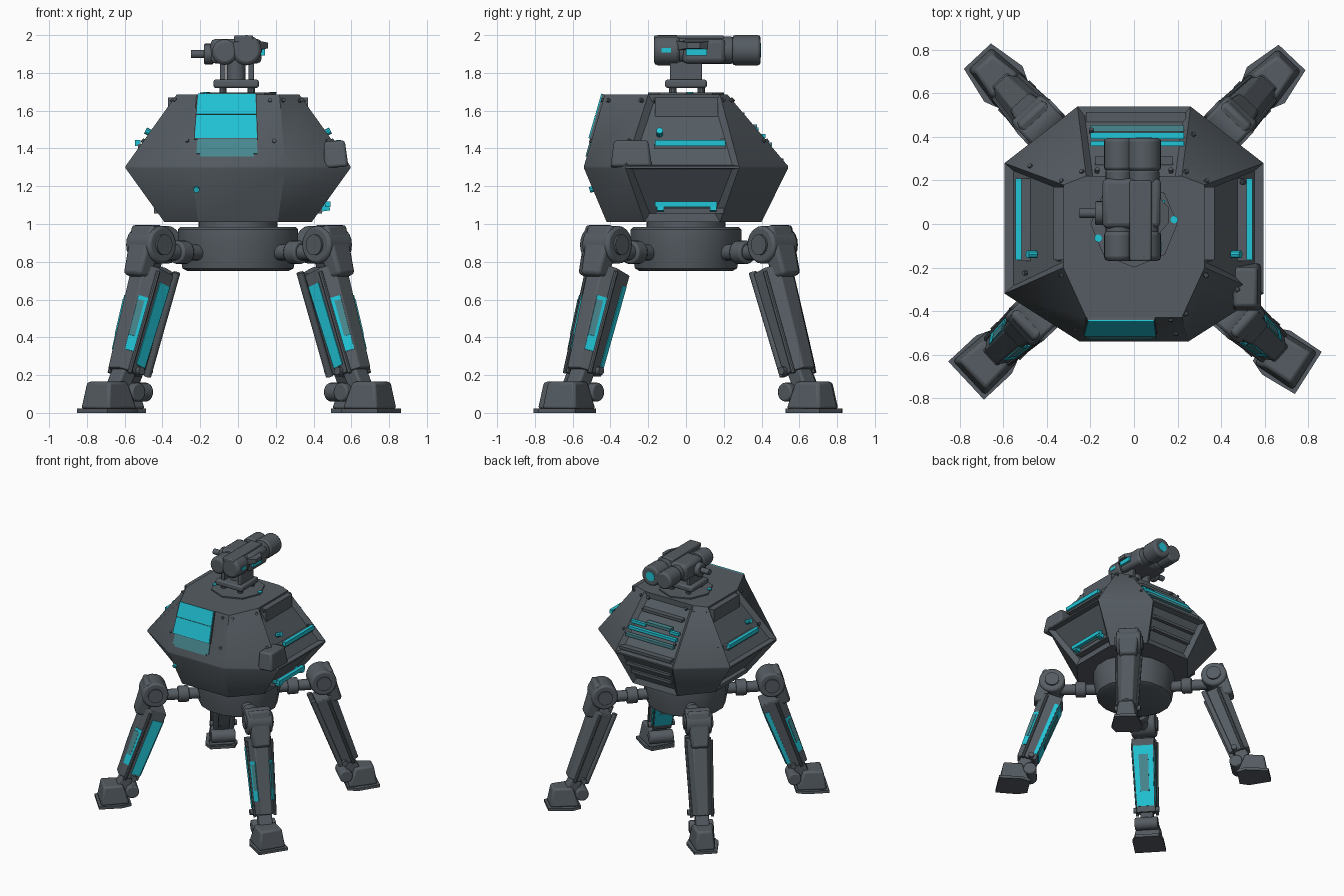
import bpy, bmesh, math
from mathutils import Vector, Matrix

if "Cube" in bpy.data.objects:
    bpy.data.objects.remove(bpy.data.objects["Cube"])


def material(name, rgb):
    m = bpy.data.materials.new(name)
    m.use_nodes = True
    m.diffuse_color = (*rgb, 1)
    m.node_tree.nodes["Principled BSDF"].inputs["Base Color"].default_value = (*rgb, 1)
    return m


GREY = material("gunmetal_grey", (0.09, 0.107, 0.122))
CYAN = material("cyan_paint", (0.015, 0.56, 0.68))
WORN = material("worn_teal", (0.065, 0.25, 0.28))
I = Matrix.Identity(4)
X, Y, Z = Vector((1, 0, 0)), Vector((0, 1, 0)), Vector((0, 0, 1))


def finish(name, bm, mat, M=I, bevel=0.0):
    bmesh.ops.recalc_face_normals(bm, faces=bm.faces[:])
    me = bpy.data.meshes.new(name)
    bm.to_mesh(me)
    bm.free()
    me.transform(M)
    me.materials.append(mat)
    me.shade_smooth()
    me.set_sharp_from_angle(angle=math.radians(35))
    ob = bpy.data.objects.new(name, me)
    bpy.context.collection.objects.link(ob)
    if bevel:
        mod = ob.modifiers.new("bevel", "BEVEL")
        mod.width, mod.segments, mod.limit_method = bevel, 2, "ANGLE"


def loft(name, rings, mat=GREY, M=I, bevel=0.0, recess=None):
    """Skin equal-length rings; recess is a rule choosing faces to sink in."""
    bm = bmesh.new()
    vs = [[bm.verts.new(p) for p in r] for r in rings]
    n = len(rings[0])
    for lo, hi in zip(vs, vs[1:]):
        for i in range(n):
            j = (i + 1) % n
            bm.faces.new((lo[i], lo[j], hi[j], hi[i]))
    bm.faces.new(vs[0][::-1])
    bm.faces.new(vs[-1])
    bmesh.ops.recalc_face_normals(bm, faces=bm.faces[:])
    if recess:
        chosen = [f for f in bm.faces if recess(f)]
        bmesh.ops.inset_individual(bm, faces=chosen, thickness=0.045, depth=-0.03)
    finish(name, bm, mat, M, bevel)


def beam(name, p0, p1, s0, s1=None, mat=GREY, M=I, bevel=0.0, ref=Y):
    """Tapered box from p0 to p1; sizes are (along ref, across)."""
    p0, p1, s1 = Vector(p0), Vector(p1), s1 or s0
    across = (p1 - p0).normalized().cross(ref).normalized()
    rings = [[p + ref * (a * s[0] / 2) + across * (b * s[1] / 2)
              for a, b in ((-1, -1), (1, -1), (1, 1), (-1, 1))]
             for p, s in ((p0, s0), (p1, s1))]
    loft(name, rings, mat, M, bevel)


def rod(name, p0, p1, r0, mat=GREY, M=I, sides=20, bevel=0.0):
    p0, p1 = Vector(p0), Vector(p1)
    bm = bmesh.new()
    bmesh.ops.create_cone(bm, cap_ends=True, segments=sides, radius1=r0, radius2=r0,
                          depth=(p1 - p0).length)
    T = Matrix.Translation((p0 + p1) / 2) @ (p1 - p0).to_track_quat("Z", "Y").to_matrix().to_4x4()
    finish(name, bm, mat, M @ T, bevel)


def octagon(z, xf, yf, xs, y0, y1, xb, yb):
    half = [(xf, yf), (xs, y0), (xs, y1), (xb, yb)]
    return [Vector((x, y, z)) for x, y in half + [(-x, y) for x, y in half[::-1]]]


def plate(name, quad, u0, u1, v0, v1, mat, lift=0.0, thick=0.007, M=I):
    """Thin painted plate lying on part of a four-cornered face."""
    a, b, c, d = quad
    n = (b - a).cross(d - a).normalized()
    at = lambda u, v: a.lerp(b, u).lerp(d.lerp(c, u), v)
    base = [at(u, v) for u, v in ((u0, v0), (u1, v0), (u1, v1), (u0, v1))]
    loft(name, [[p + n * h for p in base] for h in (lift, lift + thick)], mat, M)


# Faceted body with sunken side and rear panels
low = octagon(1.01, 0.21, -0.42, 0.39, -0.22, 0.18, 0.20, 0.40)
mid = octagon(1.295, 0.25, -0.54, 0.595, -0.32, 0.28, 0.26, 0.54)
mid2 = [p + Z * 0.012 for p in mid]
top = octagon(1.685, 0.22, -0.43, 0.325, -0.20, 0.18, 0.22, 0.22)


def sunken(f):
    n, tall = f.normal, f.calc_area() > 0.05
    side = abs(n.x) > 0.6 and abs(n.y) < 0.1
    rear = n.y > 0.5 and abs(n.x) < 0.1
    return tall and (side or rear)


loft("body", [low, mid, mid2, top], recess=sunken)

# Painted front panel: two clean bands above a worn lower edge
front = [mid2[7], mid2[0], top[0], top[7]]
plate("front_panel_backing", front, 0.01, 0.72, 0.37, 1.0, GREY, thick=0.012)
plate("front_panel_lower", front, 0.02, 0.71, 0.38, 0.70, CYAN, lift=0.012)
plate("front_panel_upper", front, 0.02, 0.71, 0.712, 1.0, CYAN, lift=0.012)
plate("front_panel_worn_edge", front, 0.05, 0.71, 0.17, 0.37, WORN)
plate("front_panel_worn_foot", front, 0.09, 0.67, 0.13, 0.17, WORN)

# Side slots, hoods and light bars
for s in (-1, 1):
    beam("side_light_bar", (s * 0.53, -0.165, 1.43), (s * 0.53, 0.21, 1.43), (0.028, 0.032), mat=CYAN, ref=X)
    beam("side_sill", (s * 0.50, -0.17, 1.41), (s * 0.50, 0.21, 1.41), (0.06, 0.025), ref=X)
    beam("side_hood", (s * 0.335, -0.165, 1.62), (s * 0.335, 0.17, 1.62), (0.07, 0.10), ref=X)
    beam("lower_sill", (s * 0.42, -0.16, 1.07), (s * 0.42, 0.20, 1.07), (0.05, 0.03), ref=X)
    rod("side_lamp", (s * 0.45, -0.14, 1.475), (s * 0.49, -0.14, 1.495), 0.018, mat=CYAN, sides=10)
beam("lower_light_bar", (0.475, -0.165, 1.105), (0.475, 0.165, 1.105), (0.03, 0.03), mat=CYAN, ref=X)
for y in (-0.135, 0.145):
    beam("lower_light_bracket", (0.42, y, 1.08), (0.485, y, 1.09), (0.035, 0.035), mat=CYAN)
beam("side_pod", (0.52, -0.29, 1.30), (0.51, -0.29, 1.44), (0.22, 0.13), (0.18, 0.11), bevel=0.015)
rod("front_lamp", (-0.22, -0.48, 1.19), (-0.22, -0.51, 1.18), 0.016, mat=CYAN, sides=10)

# Rear vent bars
for x0, x1, y, z, m, w in ((-0.20, 0.23, 0.405, 1.465, CYAN, 0.03), (-0.20, 0.23, 0.44, 1.42, WORN, 0.03),
                           (0.10, 0.23, 0.37, 1.50, CYAN, 0.025), (-0.20, -0.12, 0.37, 1.50, CYAN, 0.025),
                           (-0.12, 0.10, 0.355, 1.515, WORN, 0.04), (-0.22, 0.24, 0.49, 1.335, GREY, 0.05),
                           (-0.18, 0.18, 0.29, 1.58, GREY, 0.04), (-0.20, 0.20, 0.47, 1.21, GREY, 0.04),
                           (-0.18, 0.18, 0.43, 1.13, GREY, 0.04)):
    beam("rear_vent_bar", (x0, y, z), (x1, y, z), (w, 0.022), mat=m)

# Studs on the sloping faces
for quad in ([mid2[i], mid2[(i + 1) % 8], top[(i + 1) % 8], top[i]] for i in range(8)):
    n = (quad[1] - quad[0]).cross(quad[3] - quad[0]).normalized()
    for u, v in ((0.12, 0.92), (0.88, 0.92), (0.9, 0.35)):
        p = quad[0].lerp(quad[1], u).lerp(quad[3].lerp(quad[2], u), v)
        rod("stud", p - n * 0.01, p + n * 0.01, 0.011, sides=8)

# Neck and hub under the body
rod("neck", (0, 0, 0.96), (0, 0, 1.02), 0.21, sides=24)
hub = [[Vector((r * math.cos(a), 0.92 * r * math.sin(a), z)) for a in
        (math.radians(22.5 * i + 11.25) for i in range(16))]
       for r, z in ((0.27, 0.75), (0.30, 0.765), (0.325, 0.90), (0.325, 0.97), (0.31, 0.985))]
loft("hub", hub)


# Legs, modelled pointing along +x and then turned into place
def leg(angle, front_side, foot_turn, toe):
    """front_side is the sign of the broadly painted flank, or 0 for no paint."""
    M = Matrix.Rotation(math.radians(angle), 4, "Z")
    F = M @ Matrix.Translation(X * 0.94) @ Matrix.Rotation(math.radians(foot_turn), 4, "Z")
    knee, ankle = Vector((0.61, 0, 0.80)), Vector((0.84, 0, 0.17))
    d = (ankle - knee).normalized()
    out = Vector((-d.z, 0, d.x))
    at = lambda t, o=0.0, side=0.0: knee.lerp(ankle, t) + out * o + Y * side

    rod("hip_arm", (0.27, 0, 0.85), (0.60, 0, 0.85), 0.042, M=M)
    rod("hip_collar", (0.37, 0, 0.85), (0.45, 0, 0.85), 0.062, M=M, bevel=0.01)
    rod("hip_drum", (0.63, -0.095, 0.89), (0.63, 0.095, 0.89), 0.10, M=M, bevel=0.015)
    beam("hip_cover", (0.64, 0, 0.98), (0.735, 0, 0.72), (0.17, 0.12), (0.13, 0.09), M=M, bevel=0.02)

    # Shin with slanted outer corners, narrowing towards the ankle
    back = -0.085 if front_side else -0.055
    section = ((-0.088, back), (-0.095, 0.035), (-0.05, 0.10), (0.05, 0.10), (0.095, 0.035), (0.088, back))
    ring = lambda t, k: [at(t, o * k, s * k) for s, o in section]
    upper, lower = ring(0.07, 1.0), ring(0.93, 0.82)
    face = lambda i, j: [lower[i], lower[j], upper[j], upper[i]]
    loft("shin", [upper, lower], M=M, bevel=0.006)
    for s, corner, flank in ((-1, face(1, 2), face(0, 1)), (1, face(3, 4), face(4, 5))):
        rod("hip_cap", (0.63, s * 0.09, 0.89), (0.63, s * 0.108, 0.89), 0.055, M=M)
        rod("shin_rail", at(0.10, 0.035, s * 0.095), at(0.95, 0.03, s * 0.077), 0.012, M=M, sides=8)
        rod("ankle_bolt", at(0.90, -0.03, s * 0.06), at(0.90, -0.03, s * 0.10), 0.022, M=M, sides=12)
        if not front_side:
            rod("shin_piston", at(0.05, -0.075, s * 0.07), at(0.93, -0.06, s * 0.06), 0.02, M=M, sides=12)
            continue
        span = lambda u0, u1: (u0, u1) if s < 0 else (1 - u1, 1 - u0)
        wide = s == front_side
        plate("shin_corner_paint", corner, *span(0.12, 0.9), 0.18, 0.70, CYAN, thick=0.005, M=M)
        plate("shin_corner_worn", corner, *span(0.4, 0.9), 0.32, 0.66, WORN, lift=0.002, thick=0.006, M=M)
        plate("shin_flank_paint", flank, *span(0.06, 0.72 if wide else 0.32), 0.08, 0.88, CYAN, thick=0.005, M=M)
    if front_side:
        plate("shin_inner_paint", face(5, 0), 0.05, 0.95, 0.08, 0.90, CYAN, thick=0.006, M=M)
        plate("shin_inner_worn", face(5, 0), 0.28, 0.72, 0.28, 0.78, WORN, lift=0.003, thick=0.006, M=M)
    rod("ankle", (0.80, -0.09, 0.11), (0.80, 0.09, 0.11), 0.05, M=M, bevel=0.01)
    beam("ankle_link", at(0.88), (0.90, 0, 0.08), (0.10, 0.09), M=M, bevel=0.012)

    # Foot, with the toe end narrower than the heel on some legs
    rings = [[Vector((-b, -h, z)), Vector((f, -w, z)), Vector((f, w, z)), Vector((-b, h, z))]
             for b, f, h, w, z in ((0.12, 0.10, 0.10, toe - 0.01, 0.02), (0.07, 0.075, 0.08, toe - 0.03, 0.165))]
    loft("foot", rings, M=F, bevel=0.015)
    sole = [(-0.13, -0.09), (-0.06, -0.12), (0.115, -toe), (0.115, toe), (-0.06, 0.12), (-0.13, 0.09)]
    loft("foot_sole", [[Vector((x, y, z)) for x, y in sole] for z in (0, 0.022)], M=F)


leg(-41.5, -1, 9, 0.115)
leg(-137, 1, 0, 0.12)
leg(46.5, 0, 0, 0.085)
leg(133, 0, 0, 0.085)

# Turret mount
rod("turret_ring", (0, 0, 1.68), (0, 0, 1.695), 0.2, sides=8)
for x in (-0.08, 0.07):
    for y in (-0.07, 0.08):
        rod("mount_foot", (x, y, 1.68), (x, y, 1.73), 0.02, sides=10)
    beam("yoke_arm", (x, 0, 1.76), (x, 0, 1.90), (0.17, 0.03), bevel=0.006)
beam("mount_plate", (-0.01, 0, 1.72), (-0.01, 0, 1.765), (0.22, 0.24), bevel=0.012)
rod("mount_pivot", (-0.01, 0, 1.76), (-0.01, 0, 1.87), 0.05)
for x, y in ((-0.165, -0.065), (0.185, 0.02)):
    rod("ring_lamp", (x, y, 1.69), (x, y, 1.70), 0.018, mat=CYAN, sides=8)

# Twin gun lying along y, with the lens at the rear end
for x, z, r in ((0.045, 1.92, 0.08), (-0.07, 1.91, 0.068)):
    rod("gun_tube", (x, -0.15, z), (x, 0.25, z), r * 0.9, bevel=0.01)
    rod("gun_front_collar", (x, -0.17, z), (x, -0.03, z), r, bevel=0.02)
    rod("gun_rear_collar", (x, 0.245, z), (x, 0.395, z), r, bevel=0.015)
rod("rear_lens", (0.045, 0.38, 1.92), (0.045, 0.398, 1.92), 0.038, mat=CYAN)
beam("gun_housing", (-0.01, -0.02, 1.915), (-0.01, 0.21, 1.915), (0.27, 0.13), ref=X, bevel=0.025)
beam("gun_top_hood", (0.03, -0.17, 1.98), (0.03, 0.20, 1.98), (0.10, 0.038), ref=X, bevel=0.008)
beam("side_wedge", (0.11, 0.04, 1.945), (0.16, 0.04, 1.945), (0.18, 0.05), (0.07, 0.03))
beam("gun_side_light", (0.132, 0, 1.91), (0.132, 0.11, 1.91), (0.02, 0.035), mat=CYAN, ref=X)
beam("gun_front_light", (0.122, -0.13, 1.92), (0.122, -0.08, 1.92), (0.009, 0.025), mat=CYAN, ref=X)
rod("side_knob", (-0.13, 0.05, 1.90), (-0.18, 0.05, 1.90), 0.055, bevel=0.008)
rod("side_scope", (-0.17, 0.05, 1.90), (-0.25, 0.05, 1.90), 0.022)
